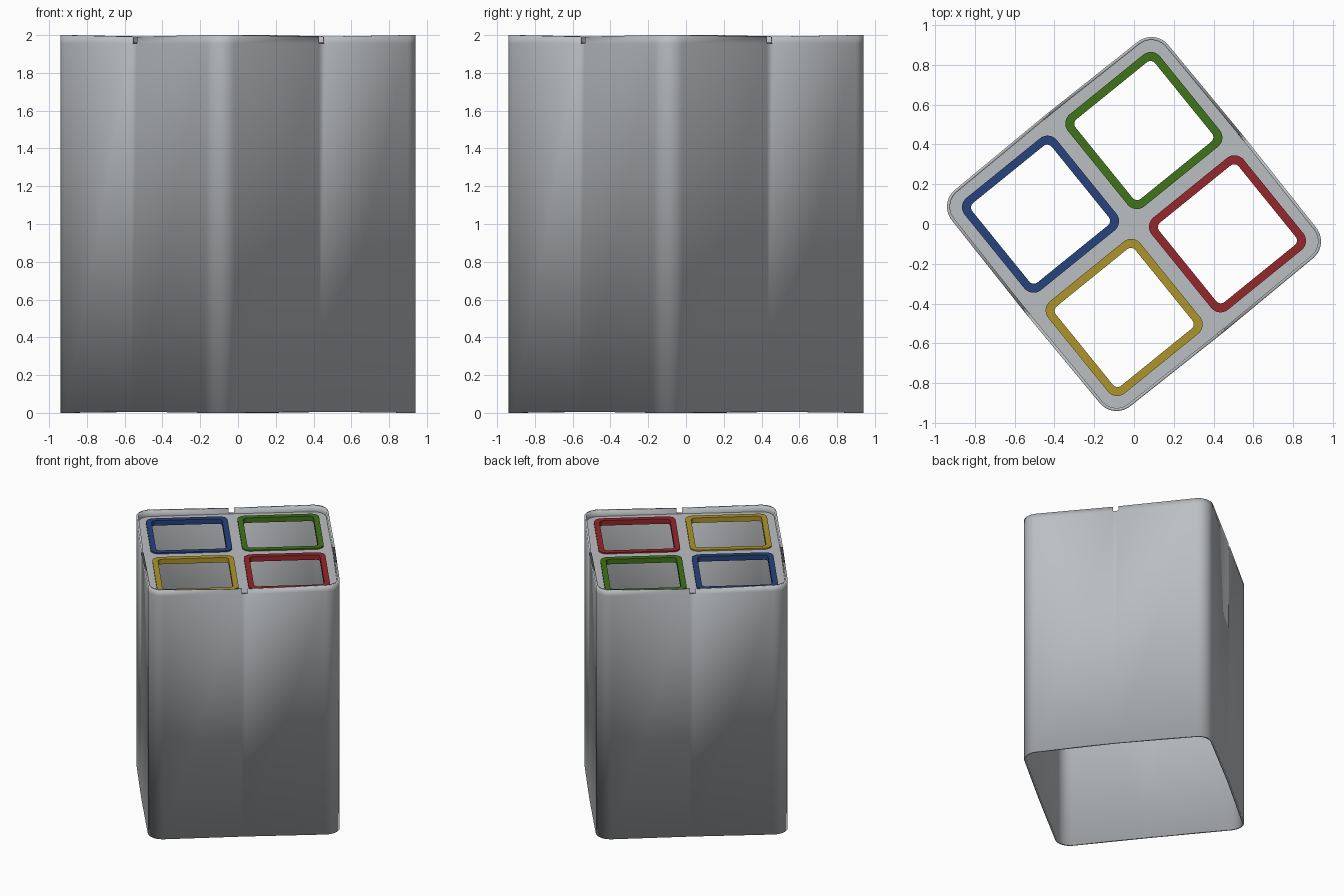
import bpy, bmesh, math
from mathutils import Matrix

if "Cube" in bpy.data.objects:
    bpy.data.objects.remove(bpy.data.objects["Cube"])

TURN = Matrix.Rotation(math.radians(39), 4, 'Z')


def material(name, rgb):
    m = bpy.data.materials.new(name)
    m.use_nodes = True
    m.diffuse_color = (*rgb, 1)
    m.node_tree.nodes["Principled BSDF"].inputs["Base Color"].default_value = (*rgb, 1)
    return m


grey = material("light grey", (0.5, 0.52, 0.54))
red = material("red", (0.3, 0.02, 0.025))
green = material("green", (0.05, 0.17, 0.01))
blue = material("blue", (0.02, 0.055, 0.2))
yellow = material("yellow", (0.42, 0.3, 0.025))


def finish(bm, name, mat, move=(0, 0, 0)):
    bmesh.ops.recalc_face_normals(bm, faces=bm.faces)
    bm.transform(TURN @ Matrix.Translation(move))
    mesh = bpy.data.meshes.new(name)
    bm.to_mesh(mesh)
    bm.free()
    mesh.materials.append(mat)
    ob = bpy.data.objects.new(name, mesh)
    bpy.context.collection.objects.link(ob)
    bpy.ops.object.select_all(action='DESELECT')
    ob.select_set(True)
    bpy.context.view_layer.objects.active = ob
    bpy.ops.object.shade_smooth_by_angle(angle=math.radians(35))
    return ob


def rounded_square(half, radius, steps=8):
    pts = []
    for q in range(4):
        c = math.radians(45 + 90 * q)
        cx, cy = (half - radius) * math.sqrt(2) * math.cos(c), (half - radius) * math.sqrt(2) * math.sin(c)
        for i in range(steps + 1):
            a = math.pi / 2 * (q + i / steps)
            pts.append((cx + radius * math.cos(a), cy + radius * math.sin(a)))
    return pts


def bridge(bm, a, b):
    n = len(a)
    for i in range(n):
        j = (i + 1) % n
        bm.faces.new((a[i], a[j], b[j], b[i]))


def frame(bm, outer, inner, low, high):
    # Closed band between two matching outlines
    loops = [[bm.verts.new((x, y, z)) for x, y in pts]
             for pts, z in ((outer, low), (outer, high), (inner, high), (inner, low))]
    for i in range(4):
        bridge(bm, loops[i], loops[(i + 1) % 4])


# Outer shell: open tube, sides bowed a touch, with a notch in the middle of each rim
HALF, RADIUS, NOTCH, STEPS = 0.7, 0.11, 0.021, 10
corner = rounded_square(HALF, RADIUS, STEPS)
outline = []
for q in range(4):
    outline += [(x, y, False) for x, y in corner[q * (STEPS + 1):(q + 1) * (STEPS + 1)]]
    a = math.pi / 2 * (q + 1)
    for s in (-NOTCH, NOTCH):
        d = HALF + 0.006
        outline.append((d * math.cos(a) - s * math.sin(a), d * math.sin(a) + s * math.cos(a), True))

bm = bmesh.new()
bottom = [bm.verts.new((x, y, 0.006 * mid)) for x, y, mid in outline]
ledge = [bm.verts.new((x, y, 1.955)) for x, y, mid in outline]
rim = [bm.verts.new((x, y, 2 - 0.008 * mid)) for x, y, mid in outline]
bridge(bm, bottom, ledge)
bridge(bm, ledge, rim)
gaps = [f for f in bm.faces if f.calc_center_median().z > 1.9
        and sum(v in f.verts for v in rim) == 2
        and all(outline[(ledge + rim).index(v) % len(outline)][2] for v in f.verts)]
bmesh.ops.delete(bm, geom=gaps, context='FACES')
shell = finish(bm, "outer_shell", grey)
solid = shell.modifiers.new("wall", 'SOLIDIFY')
solid.thickness = 0.015
solid.offset = -1

# Recessed top plate: four square tiles, each with a rounded opening
PITCH = 0.334
OUTER_RING, INNER_RING = rounded_square(0.298, 0.06), rounded_square(0.257, 0.03)
LOW, PLATE, RING = 1.92, 1.95, 1.96


def tile_edge(sx, sy):
    # Projects the ring outline on to the tile rectangle
    edge = []
    for i, (x, y) in enumerate(OUTER_RING):
        k = i % 9
        px = 0.334 if abs(x) >= abs(y) else abs(x) + 0.036
        py = 0.334 if abs(y) >= abs(x) else abs(y) + 0.036
        if k == 4:
            px = py = 0.334
        px, py = math.copysign(px, x), math.copysign(py, y)
        # Outer sides reach the shell, whose corner stays rounded
        if px * sx > 0.333:
            px = sx * 0.36
        if py * sy > 0.333:
            py = sy * 0.36
        if x * sx > 0 and y * sy > 0:
            fx, fy = corner_fit(x * sx, y * sy)
            px, py = sx * fx, sy * fy
        edge.append((px, py))
    return edge


def corner_fit(x, y):
    c = 0.238
    a = math.atan2(y - c, x - c)
    return 0.256 + 0.104 * math.cos(a), 0.256 + 0.104 * math.sin(a)


for name, mat, sx, sy in (("green", green, 1, 1), ("blue", blue, -1, 1),
                          ("yellow", yellow, -1, -1), ("red", red, 1, -1)):
    place = (sx * PITCH, sy * PITCH, 0)
    bm = bmesh.new()
    frame(bm, tile_edge(sx, sy), OUTER_RING, LOW, PLATE)
    finish(bm, "top_plate_" + name, grey, place)
    bm = bmesh.new()
    frame(bm, OUTER_RING, INNER_RING, LOW, RING)
    finish(bm, name + "_ring", mat, place)
